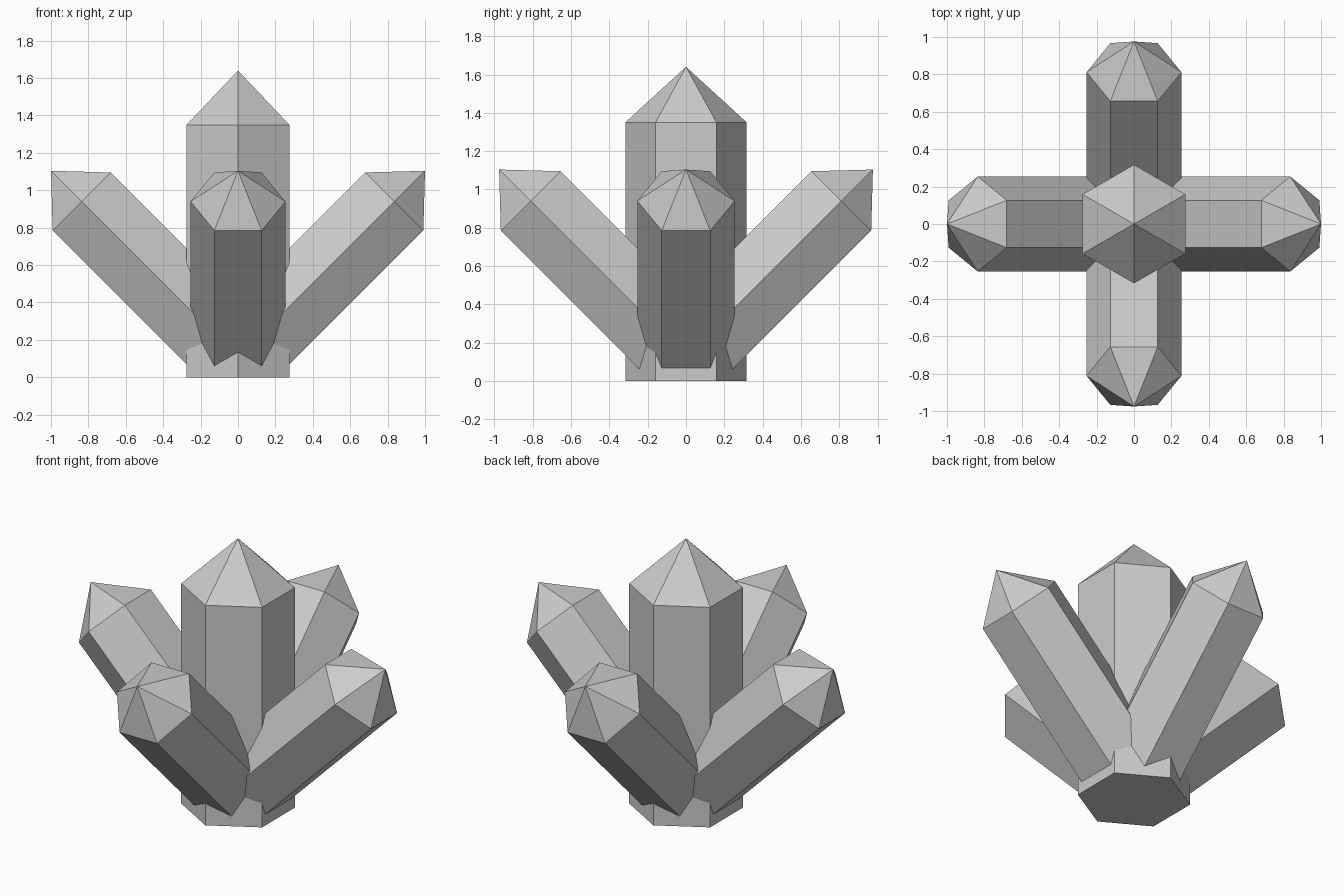
import bpy, bmesh
from math import sin, cos, pi, radians
from mathutils import Matrix

if "Cube" in bpy.data.objects:
    bpy.data.objects.remove(bpy.data.objects["Cube"])

RADIUS, SHAFT, TIP = 0.317, 1.35, 1.64


def crystal(name, matrix):
    """Six-sided prism with a pointed tip, corners on the local y axis."""
    bm = bmesh.new()

    def ring(z):
        return [bm.verts.new((RADIUS * sin(i * pi / 3), RADIUS * cos(i * pi / 3), z))
                for i in range(6)]

    low, high = ring(0), ring(SHAFT)
    apex = bm.verts.new((0, 0, TIP))
    bm.faces.new(low)
    for i in range(6):
        j = (i + 1) % 6
        bm.faces.new((low[j], low[i], high[i], high[j]))
        bm.faces.new((high[j], high[i], apex))
    bmesh.ops.recalc_face_normals(bm, faces=bm.faces)
    bm.transform(matrix)
    mesh = bpy.data.meshes.new(name)
    bm.to_mesh(mesh)
    bm.free()
    obj = bpy.data.objects.new(name, mesh)
    bpy.context.collection.objects.link(obj)
    return obj


# Upright middle crystal
crystal("centre_crystal", Matrix.Identity(4))

# Four smaller crystals leaning outward at 45 degrees
sides = [("right", 0.072), ("back", 0.048), ("left", 0.072), ("front", 0.048)]
for k, (side, offset) in enumerate(sides):
    crystal(side + "_crystal",
            Matrix.Rotation(radians(90 * k), 4, 'Z')
            @ Matrix.Translation((offset, 0, 0.176))
            @ Matrix.Rotation(radians(45), 4, 'Y')
            @ Matrix.Scale(0.8, 4))
